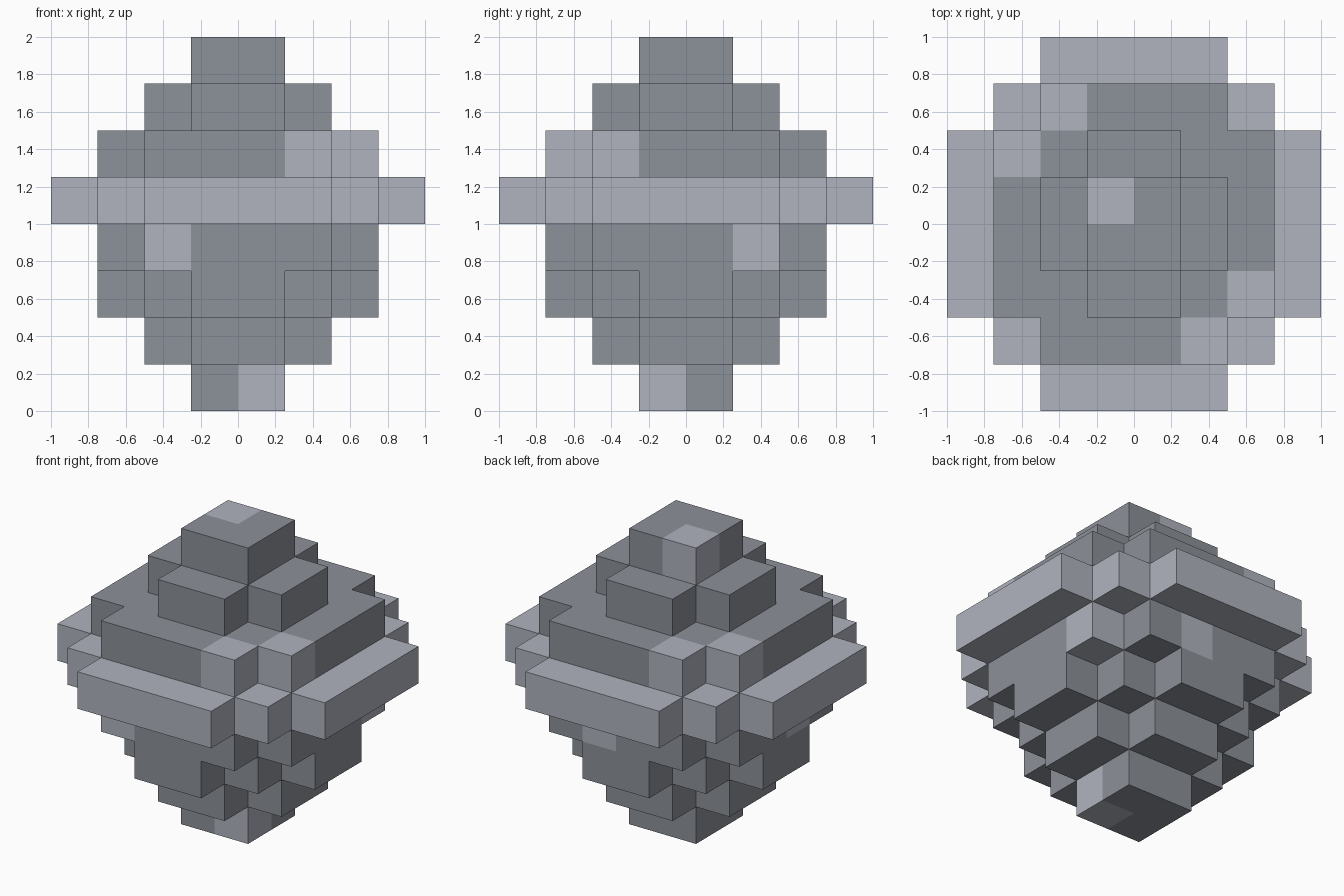
import bpy
import bmesh
import math
from mathutils import Vector

CELL = 0.25

cube = bpy.data.objects.get("Cube")
if cube:
    bpy.data.objects.remove(cube, do_unlink=True)


def make_material(name, rgb):
    mat = bpy.data.materials.new(name)
    mat.use_nodes = True
    mat.diffuse_color = (*rgb, 1)
    bsdf = next(n for n in mat.node_tree.nodes if n.type == "BSDF_PRINCIPLED")
    bsdf.inputs["Base Color"].default_value = (*rgb, 1)
    bsdf.inputs["Roughness"].default_value = 0.9
    return mat


MATERIALS = [make_material("dark_grey", (0.263, 0.283, 0.319)),
             make_material("light_grey", (0.434, 0.451, 0.521))]

# Tiers from the ground up: overlapping boxes as half widths in cells
PLUS = [(2, 1), (1, 2)]
WIDE_CROSS = [(3, 2), (2, 3)]
TIERS = [
    ("bottom_tip", [(1, 1)]),
    ("lower_step", PLUS),
    ("lower_body", [(3, 1), (1, 3), (2, 2)]),
    ("under_band", WIDE_CROSS),
    ("middle_band", [(4, 2), (2, 4), (3, 3)]),
    ("over_band", WIDE_CROSS),
    ("upper_step", PLUS),
    ("top_tip", [(1, 1)]),
]

# Single light blocks, besides the light middle band
LIGHT = {
    (0, -1, 0),
    (-2, -3, 3), (2, 1, 3), (0, 2, 3), (-3, -1, 3),
    (1, -3, 5), (2, -2, 5), (-3, 1, 5), (-2, 2, 5),
    (-1, 0, 7),
}
AXES = [Vector(v) for v in ((1, 0, 0), (0, 1, 0), (0, 0, 1))]


def tier_cells(level, boxes):
    return {(x, y, level) for w, d in boxes
            for x in range(-w, w) for y in range(-d, d)}


FILLED = set().union(*(tier_cells(i, boxes)
                       for i, (_, boxes) in enumerate(TIERS)))


def add_open_faces(bm, cell):
    """Add the sides of a block that touch no other block."""
    centre = Vector(cell) + Vector((0.5, 0.5, 0.5))
    light = cell in LIGHT or TIERS[cell[2]][0] == "middle_band"
    for i, axis in enumerate(AXES):
        u, v = AXES[(i + 1) % 3] / 2, AXES[(i + 2) % 3] / 2
        for side in (1, -1):
            normal = axis * side
            neighbour = tuple(round(a) for a in Vector(cell) + normal)
            if neighbour in FILLED:
                continue
            mid = centre + normal / 2
            corners = [mid - u - v, mid + u - v, mid + u + v, mid - u + v]
            face = bm.faces.new([bm.verts.new(c * CELL)
                                 for c in corners[::side]])
            face.material_index = int(light)


def build_tier(level, name, boxes):
    bm = bmesh.new()
    for cell in sorted(tier_cells(level, boxes)):
        add_open_faces(bm, cell)
    bmesh.ops.remove_doubles(bm, verts=bm.verts, dist=0.001)
    # Join flat neighbours of one colour into large clean faces
    bmesh.ops.dissolve_limit(bm, angle_limit=math.radians(1), verts=bm.verts,
                             edges=bm.edges, delimit={"MATERIAL"})
    mesh = bpy.data.meshes.new(name)
    bm.to_mesh(mesh)
    bm.free()
    for mat in MATERIALS:
        mesh.materials.append(mat)
    bpy.context.collection.objects.link(bpy.data.objects.new(name, mesh))


for level, (name, boxes) in enumerate(TIERS):
    build_tier(level, name, boxes)
